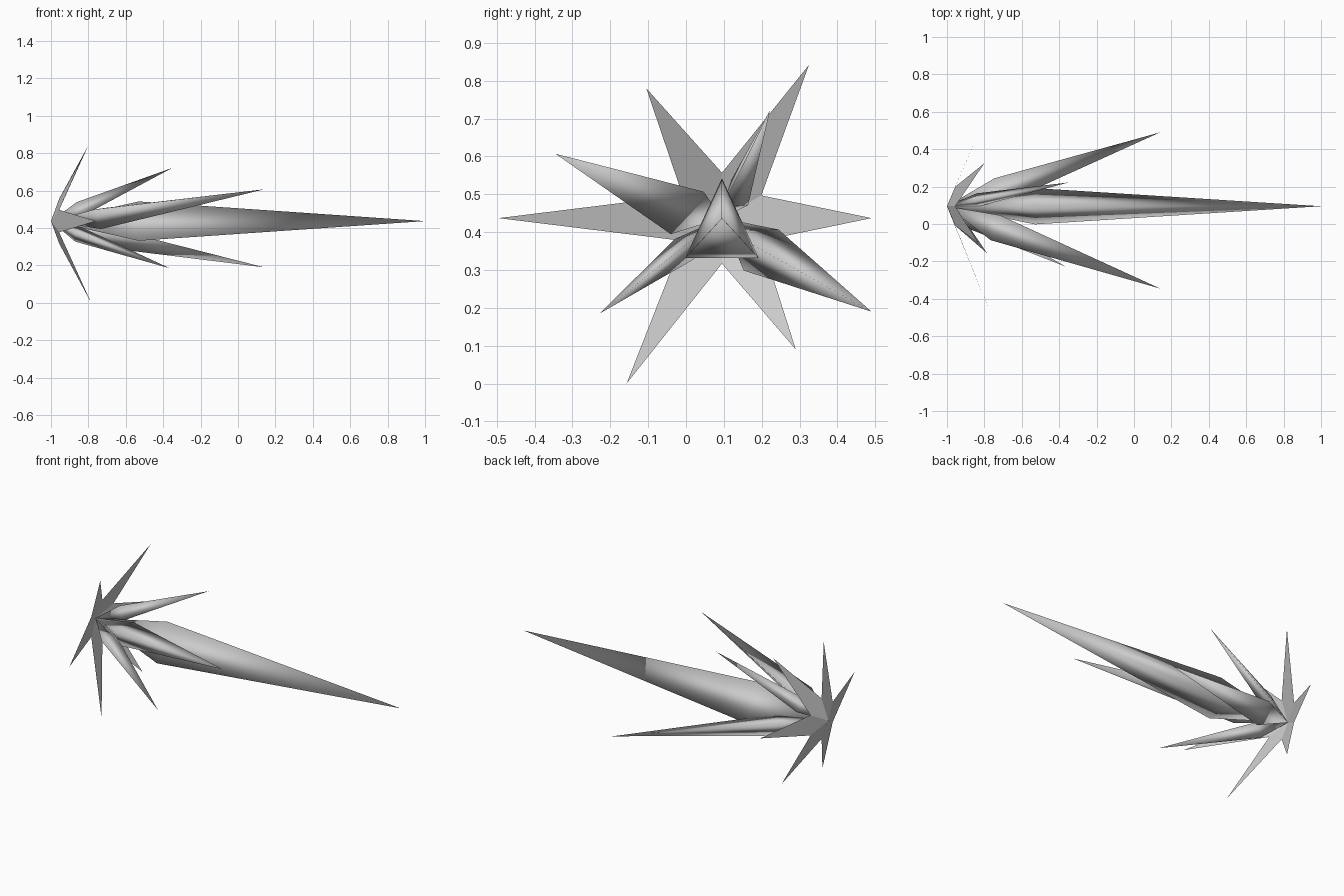
import bpy
from math import radians, cos, sin
from mathutils import Vector

if "Cube" in bpy.data.objects:
    bpy.data.objects.remove(bpy.data.objects["Cube"])

ORIGIN = Vector((-1.0, 0.095, 0.437))


def make_mesh(name, verts, faces, smooth):
    mesh = bpy.data.meshes.new(name)
    mesh.from_pydata([tuple(v) for v in verts], [], faces)
    mesh.update()
    for p in mesh.polygons:
        p.use_smooth = smooth
    obj = bpy.data.objects.new(name, mesh)
    bpy.context.collection.objects.link(obj)
    return obj


def spike(name, tip, apex_angle):
    """Three-sided shard, widest a quarter of the way along its axis."""
    axis = Vector(tip) - ORIGIN
    size = axis.length / 2
    d = axis.normalized()
    a = radians(apex_angle)
    u = Vector((0, cos(a), sin(a)))
    u = (u - d * u.dot(d)).normalized()
    v = d.cross(u)
    mid = ORIGIN + axis * 0.235
    section = [(0.105, 0), (-0.105, 0.097), (-0.105, -0.097)]
    ring = [mid + (u * p + v * q) * size for p, q in section]
    faces = []
    for i in range(3):
        j = (i + 1) % 3
        faces += [(0, 2 + j, 2 + i), (1, 2 + i, 2 + j)]
    make_mesh(name, [ORIGIN, Vector(tip)] + ring, faces, True)


# Long central shard and four shorter shards around it
spike("main_spike", (1.0, 0.095, 0.437), 90)
spike("right_spike", (0.14, 0.49, 0.19), 22)
spike("left_spike", (0.14, -0.345, 0.607), 24)
spike("upper_spike", (-0.35, 0.222, 0.722), 93)
spike("lower_spike", (-0.365, -0.228, 0.185), 42)

# Thin six-pointed star flaring forward at the base
tips = [(-0.83, 0.49, 0.437), (-0.80, 0.325, 0.842), (-0.83, -0.105, 0.78),
        (-0.76, -0.495, 0.437), (-0.785, -0.157, 0.0), (-0.83, 0.29, 0.09)]
verts = [ORIGIN]
for i, tip in enumerate(tips):
    a = radians(30 + 60 * i)
    verts += [Vector(tip), ORIGIN + Vector((0.044, 0.12 * cos(a), 0.12 * sin(a)))]
faces = [(0, 2 * ((i - 1) % 6) + 2, 2 * i + 1, 2 * i + 2) for i in range(6)]
make_mesh("base_star", verts, faces, False)
